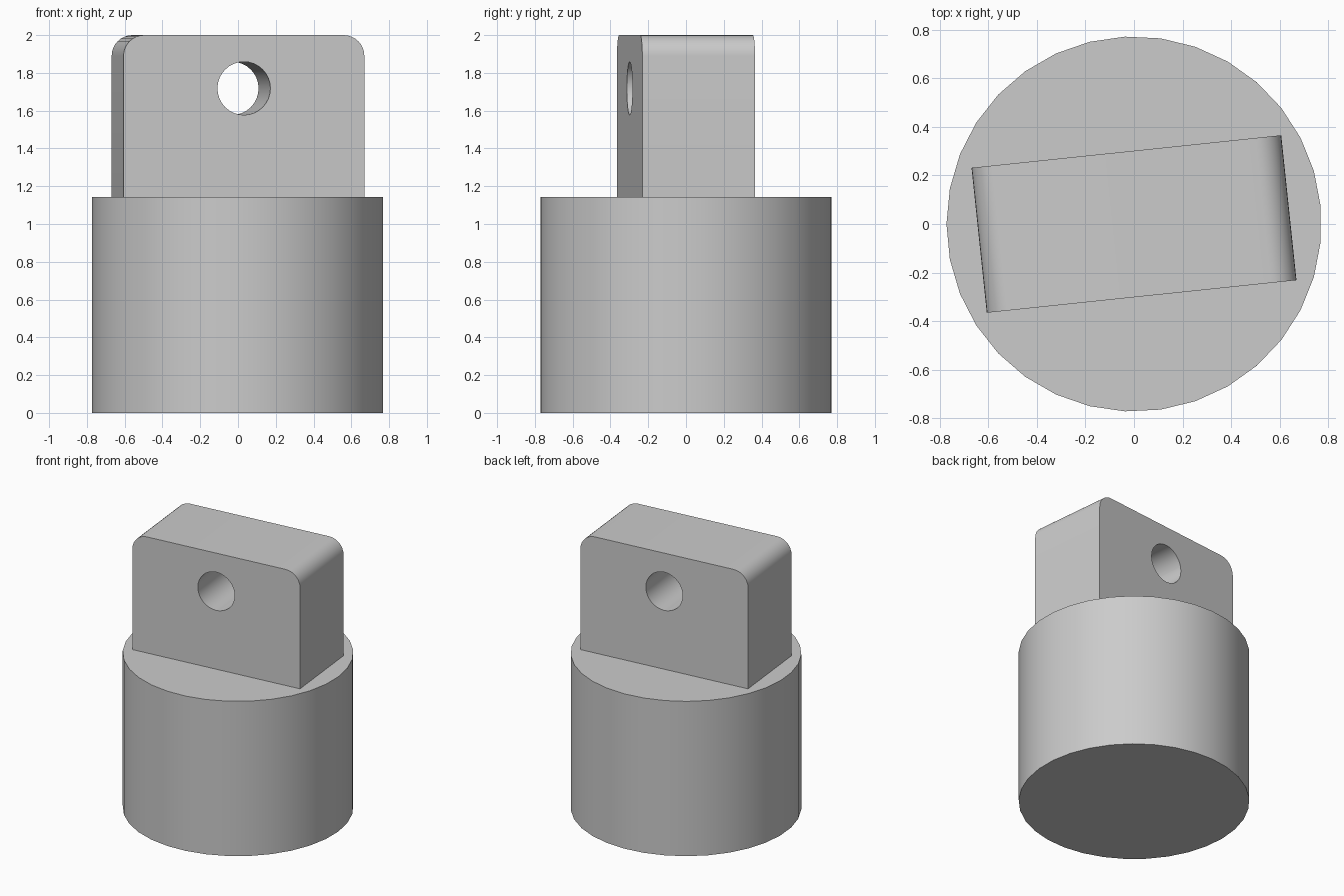
import bpy
import bmesh
import math

if "Cube" in bpy.data.objects:
    bpy.data.objects.remove(bpy.data.objects["Cube"], do_unlink=True)

TURN = math.radians(6)
BASE_TOP = 1.143

grey = bpy.data.materials.new("plain grey")
grey.use_nodes = True
GREY = (0.6, 0.6, 0.6, 1)
grey.diffuse_color = GREY
grey.node_tree.nodes["Principled BSDF"].inputs["Base Color"].default_value = GREY


def select_only(obj):
    bpy.ops.object.select_all(action="DESELECT")
    obj.select_set(True)
    bpy.context.view_layer.objects.active = obj


def finish(obj):
    select_only(obj)
    bpy.ops.object.shade_smooth_by_angle(angle=math.radians(30))


# Round base
bpy.ops.mesh.primitive_cylinder_add(vertices=33, radius=0.772, depth=BASE_TOP,
                                    location=(0, 0, BASE_TOP / 2),
                                    rotation=(0, 0, math.pi / 2))
base = bpy.context.object
base.name = "round_base"
base.data.materials.append(grey)
finish(base)


# Upright tab: a rounded-top outline pushed through its thickness
half_width, half_depth, corner = 0.641, 0.3, 0.11
outline = [(half_width, BASE_TOP)]
for start, side in ((0, 1), (90, -1)):
    for step in range(9):
        a = math.radians(start + step * 90 / 8)
        outline.append((side * (half_width - corner) + corner * math.cos(a),
                        2 - corner + corner * math.sin(a)))
outline.append((-half_width, BASE_TOP))

bm = bmesh.new()
face = bm.faces.new([bm.verts.new((x, -half_depth, z)) for x, z in outline])
pushed = bmesh.ops.extrude_face_region(bm, geom=[face])
moved = [v for v in pushed["geom"] if isinstance(v, bmesh.types.BMVert)]
bmesh.ops.translate(bm, verts=moved, vec=(0, 2 * half_depth, 0))
bmesh.ops.recalc_face_normals(bm, faces=bm.faces)
mesh = bpy.data.meshes.new("upright_tab")
bm.to_mesh(mesh)
bm.free()
tab = bpy.data.objects.new("upright_tab", mesh)
bpy.context.collection.objects.link(tab)
tab.rotation_euler.z = TURN
mesh.materials.append(grey)

# Pin hole through the tab
bpy.ops.mesh.primitive_cylinder_add(vertices=32, radius=0.141, depth=1,
                                    location=(0, 0, 1.718),
                                    rotation=(math.pi / 2, 0, TURN))
cutter = bpy.context.object
cutter.name = "hole_cutter"
cutter.data.materials.append(grey)
cutter.hide_render = True
hole = tab.modifiers.new("pin hole", "BOOLEAN")
hole.operation = "DIFFERENCE"
hole.solver = "EXACT"
hole.object = cutter
select_only(tab)
bpy.ops.object.modifier_apply(modifier=hole.name)
bpy.data.objects.remove(cutter, do_unlink=True)
finish(tab)
